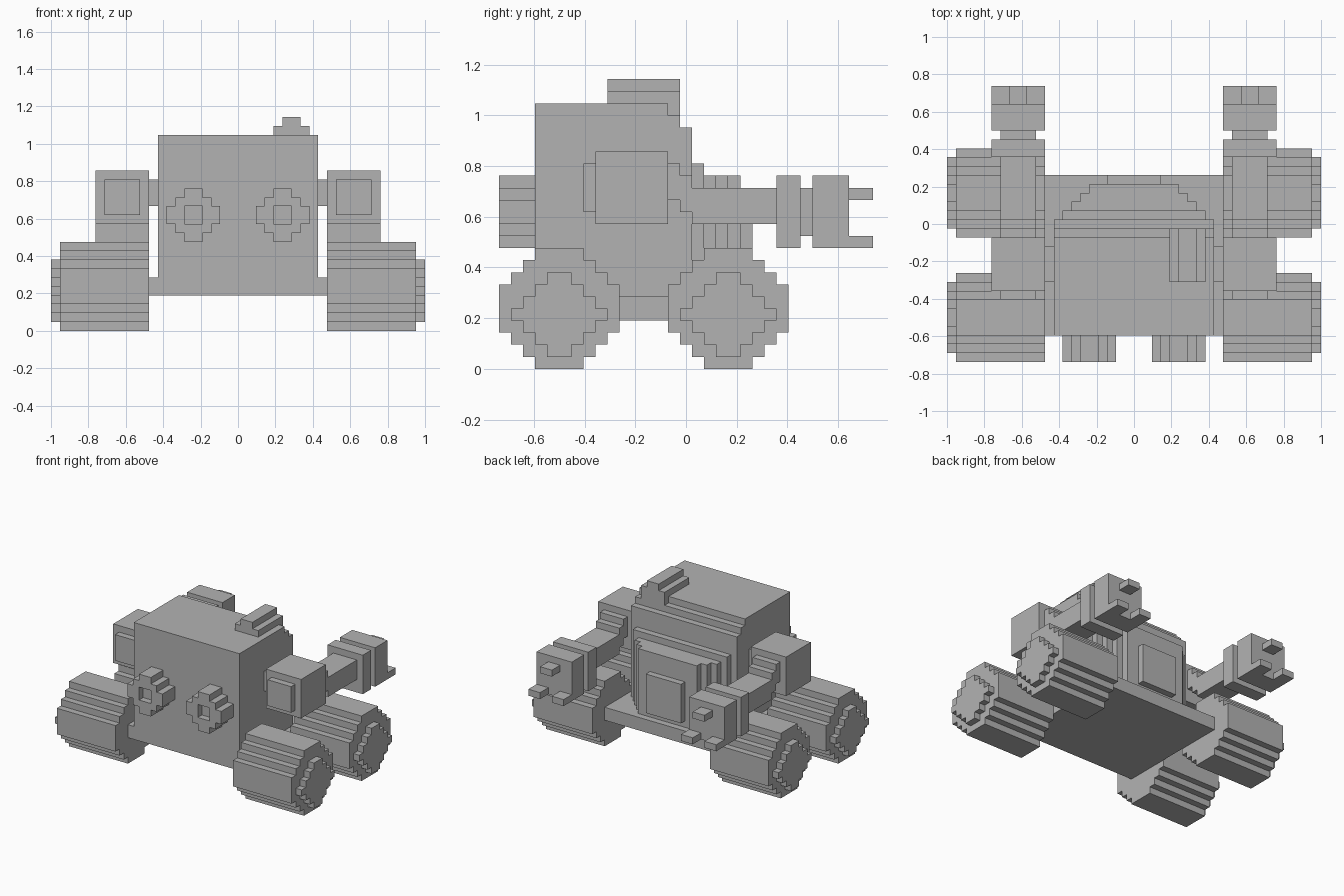
import bpy, bmesh

U = 2 / 42        # one block
MID = 15.5        # block offset that centres the depth

cube = bpy.data.objects.get("Cube")
if cube:
    bpy.data.objects.remove(cube, do_unlink=True)

grey = bpy.data.materials.new("plain_grey")
grey.use_nodes = True
colour = (0.45, 0.45, 0.45, 1)
grey.diffuse_color = colour
grey.node_tree.nodes["Principled BSDF"].inputs["Base Color"].default_value = colour


def place(axis, p, q, d):
    """Block coordinates (profile p, q and depth d) to model space."""
    x, y, z = {"x": (d, p, q), "y": (p, d, q), "z": (p, q, d)}[axis]
    return x * U, (y - MID) * U, z * U


def prism(name, axis, rows, start, lo, hi, mirror=False):
    """Extrude a stepped outline, given as one (left, right) span per row."""
    right, left = [], []
    for i, (a, b) in enumerate(rows):
        right += [(b, start + i), (b, start + i + 1)]
        left += [(a, start + i), (a, start + i + 1)]
    ring = right + left[::-1]
    # drop points lying in the middle of a straight edge
    n = len(ring)
    ring = [c for i, c in enumerate(ring) if c != ring[i - 1]]
    n = len(ring)
    ring = [c for i, c in enumerate(ring)
            if not any(ring[i - 1][k] == c[k] == ring[(i + 1) % n][k] for k in (0, 1))]
    bm = bmesh.new()
    face = bm.faces.new([bm.verts.new(place(axis, p, q, lo)) for p, q in ring])
    top = bmesh.ops.extrude_face_region(bm, geom=[face])
    step = [b - a for a, b in zip(place(axis, 0, 0, lo), place(axis, 0, 0, hi))]
    bmesh.ops.translate(bm, vec=step,
                        verts=[v for v in top["geom"] if isinstance(v, bmesh.types.BMVert)])
    bmesh.ops.recalc_face_normals(bm, faces=bm.faces)
    mesh = bpy.data.meshes.new(name)
    bm.to_mesh(mesh)
    bm.free()
    mesh.materials.append(grey)
    obj = bpy.data.objects.new(name, mesh)
    bpy.context.collection.objects.link(obj)
    if mirror:
        obj.modifiers.new("Mirror", "MIRROR")
    return obj


def box(name, x, y, z, mirror=False):
    return prism(name, "x", [y] * (z[1] - z[0]), z[0], x[0], x[1], mirror)


def disc(centre, half_widths):
    return [(centre - w, centre + w) for w in half_widths]


# Body: chassis, main block with stepped roof edge, rounded back, hatch
box("chassis", (-10, 10), (3, 21), (4, 6))
prism("body", "x", [(3, 16)] * 12 + [(3, 16)] * 2 + [(3, 15), (3, 14)], 6, -9, 9)
box("body_ledge", (-8, 8), (15, 17), (16, 17))
prism("rounded_back", "z", disc(0, [8, 7, 6, 5]), 16, 6, 16)
box("back_hatch", (-3, 3), (20, 21), (7, 13))

# Roof details
box("roof_plate_large", (-7, -1), (9, 12), (20, 21))
box("roof_plate_small", (3, 7), (4, 7), (20, 21))
prism("roof_tube", "y", disc(6, [1, 2, 2, 1]), 20, 9, 15)

# Front lamps: a backing disc and a hollow rim built from two halves
prism("lamp_back", "y", disc(5, [1, 2, 3, 3, 2, 1]), 10, 1, 3, True)
for side in (-1, 1):
    half = [(0, 1), (0, 2), (1, 3), (1, 3), (0, 2), (0, 1)]
    spans = [tuple(sorted((5 + side * a, 5 + side * b))) for a, b in half]
    prism("lamp_rim", "y", spans, 10, 0, 1, True)

# Wheels with raised hubs
for name, y in (("front", 5), ("rear", 19)):
    tyre = [2, 3, 4, 5, 5, 5, 5, 4, 3, 2]
    prism(name + "_wheels", "x", disc(y, tyre), 0, 10, 20, True)
    prism(name + "_hubs", "x", disc(y, [1, 2, 3, 4, 3, 2, 1]), 1, 20, 21, True)

# Arms reaching backwards from the shoulders
box("shoulder_joints", (9, 10), (9, 13), (14, 17), True)
box("shoulders", (10, 16), (8, 14), (12, 18), True)
box("shoulder_plates", (11, 15), (7, 8), (13, 17), True)
prism("arms", "x", [(16, 23), (15, 23), (14, 23), (14, 16), (14, 15)], 12, 11, 15, True)
box("cuffs", (10, 16), (23, 25), (10, 16), True)
box("wrists", (11, 15), (25, 26), (11, 15), True)
box("hands", (10, 16), (26, 29), (10, 16), True)
box("upper_fingers", (12, 14), (29, 31), (14, 15), True)
for name, x in (("inner", (10, 12)), ("outer", (14, 16))):
    box(name + "_lower_fingers", x, (29, 31), (10, 11), True)
